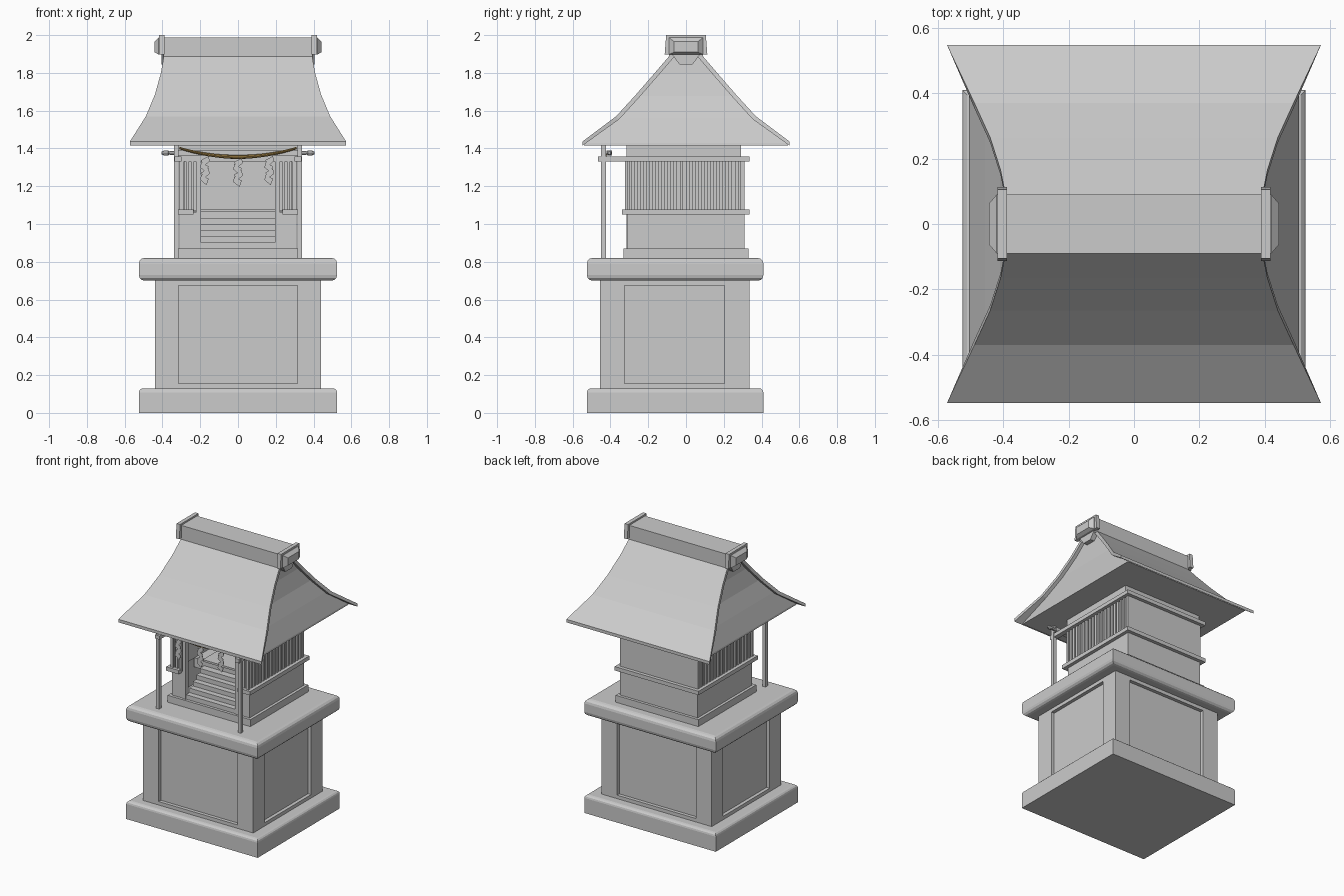
import bpy, bmesh, math
from mathutils import Vector

if "Cube" in bpy.data.objects:
    bpy.data.objects.remove(bpy.data.objects["Cube"])


def mesh_object(name, verts, faces):
    me = bpy.data.meshes.new(name)
    bm = bmesh.new()
    vs = [bm.verts.new(v) for v in verts]
    for f in faces:
        bm.faces.new([vs[i] for i in f])
    bmesh.ops.recalc_face_normals(bm, faces=bm.faces)
    bm.to_mesh(me)
    bm.free()
    ob = bpy.data.objects.new(name, me)
    bpy.context.collection.objects.link(ob)
    return ob


def loft(name, rings):
    """Closed solid through rings that have equal point counts."""
    n = len(rings[0])
    verts = [p for r in rings for p in r]
    faces = [[k * n + i, k * n + (i + 1) % n, (k + 1) * n + (i + 1) % n, (k + 1) * n + i]
             for k in range(len(rings) - 1) for i in range(n)]
    faces += [list(range(n)), list(range(len(verts) - n, len(verts)))]
    return mesh_object(name, verts, faces)


def box(name, x0, x1, y0, y1, z0, z1):
    return loft(name, [[(x0, y0, z), (x1, y0, z), (x1, y1, z), (x0, y1, z)] for z in (z0, z1)])


def pair(name, x0, x1, *rest):
    """A box and its mirror image across x = 0."""
    box(name + "_right", x0, x1, *rest)
    box(name + "_left", -x1, -x0, *rest)


def slab(name, z0, z1, r, both):
    ob = box(name, -.525, .525, -.525, .41, z0, z1)
    bm = bmesh.new()
    bm.from_mesh(ob.data)
    edges = [e for e in bm.edges
             if all(v.co.z > z1 - .001 for v in e.verts)
             or (both and all(v.co.z < z0 + .001 for v in e.verts))]
    bmesh.ops.bevel(bm, geom=edges, offset=r, segments=3, profile=.5, affect='EDGES')
    bm.to_mesh(ob.data)
    bm.free()


# Stone pedestal with recessed panels
slab("base_slab", 0, .13, .022, False)
slab("top_slab", .70, .82, .03, True)
box("pedestal_core", -.415, .415, -.43, .31, .12, .71)
for y0, y1, tag in ((-.455, -.325, "front"), (.205, .335, "back")):
    pair("pedestal_corner_" + tag, .315, .44, y0, y1, .12, .71)
for z0, z1, tag in ((.12, .155, "lower"), (.675, .71, "upper")):
    pair("side_rail_" + tag, .40, .44, -.33, .21, z0, z1)
    box("front_rail_" + tag, -.32, .32, -.455, -.42, z0, z1)
    box("back_rail_" + tag, -.32, .32, .30, .335, z0, z1)

# Shrine body: sill, lower walls, rails
box("sill", -.33, .33, -.33, .33, .81, .87)
pair("lower_side_wall", .29, .31, -.31, .31, .86, 1.06)
box("back_wall", -.31, .31, .285, .31, .86, 1.34)
pair("lower_front_wall", .22, .31, -.31, -.29, .86, 1.06)
pair("side_sill_rail", .295, .335, -.34, .335, 1.05, 1.078)
box("back_sill_rail", -.335, .335, .30, .335, 1.05, 1.078)
pair("front_sill_rail", .235, .335, -.34, -.29, 1.05, 1.078)
pair("door_post", .197, .222, -.315, -.285, .86, 1.34)

# Lattice slats with a recessed backing
pair("lattice_backing_side", .272, .282, -.29, .29, 1.07, 1.34)
pair("lattice_backing_front", .21, .28, -.282, -.272, 1.07, 1.34)
COUNT = 20
for i in range(COUNT):
    y = -.315 + i * .615 / (COUNT - 1)
    pair("side_slat_%02d" % i, .29, .312, y - .009, y + .009, 1.07, 1.335)
for i in range(3):
    x = .24 + i * .027
    pair("front_slat_%d" % i, x - .008, x + .008, -.318, -.298, 1.07, 1.335)

# Top beams and ceiling block
pair("side_top_beam", .30, .335, -.465, .335, 1.33, 1.357)
box("back_top_beam", -.33, .33, .30, .335, 1.33, 1.357)
box("front_top_beam", -.31, .31, -.32, -.285, 1.33, 1.357)
box("ceiling_block", -.315, .315, -.315, .29, 1.345, 1.43)

# Steps and inner floor
for i in range(5):
    y = -.31 + .04 * i
    box("step_%d" % i, -.2, .2, y, .29, .87 + .032 * i, .90 + .032 * (i + .07))
box("inner_floor", -.28, .28, -.10, .29, 1.0, 1.066)
box("floor_edge", -.2, .2, -.115, .29, 1.066, 1.08)

# Porch posts and cross beam with knobbed ends
pair("porch_post", .314, .338, -.45, -.423, .81, 1.43)
box("porch_cross_beam", -.34, .34, -.42, -.392, 1.363, 1.39)
for s in (-1, 1):
    prof = [(.33, .012), (.365, .009), (.37, .014), (.39, .014), (.405, .007)]
    loft("beam_nose", [[(s * x, -.406 + r * math.cos(a * math.pi / 4), 1.376 + r * math.sin(a * math.pi / 4))
                        for a in range(8)] for x, r in prof])

# Sagging rope
rope_rings = []
for i in range(17):
    x = -.31 + .62 * i / 16
    z = 1.355 + .047 * (x / .31) ** 2
    d = Vector((1, 0, 2 * .047 * x / .31 ** 2)).normalized()
    up = Vector((-d.z, 0, d.x))
    r = .011 - .005 * abs(x / .31)
    rope_rings.append([Vector((x, -.43, z)) + up * r * math.cos(a * math.pi / 4)
                       + Vector((0, 1, 0)) * r * math.sin(a * math.pi / 4) for a in range(8)])
rope = loft("rope", rope_rings)
mat = bpy.data.materials.new("straw")
mat.diffuse_color = (.35, .22, .06, 1)
mat.use_nodes = True
mat.node_tree.nodes["Principled BSDF"].inputs["Base Color"].default_value = mat.diffuse_color
rope.data.materials.append(mat)

# Zigzag paper streamers
for k, cx in enumerate((-.175, 0, .165)):
    top = 1.36 if cx else 1.35
    for j in range(4):
        sgn = 1 if j % 2 else -1
        z = top - .033 * j
        a, b = cx - sgn * .02, cx + sgn * .02
        pts = [(a, z), (b, z - .022), (b - sgn * .012, z - .055), (a - sgn * .005, z - .028)]
        loft("streamer_%d_%d" % (k, j), [[(x, y, zz) for x, zz in pts] for y in (-.432, -.428)])

# Roof: concave flared front and back slopes (y, z, half width)
slope = [(.075, 1.905, .39), (.165, 1.80, .408), (.265, 1.685, .44), (.37, 1.57, .488), (.548, 1.437, .572)]
for s, tag in ((-1, "front"), (1, "back")):
    rings = []
    for i, (y, z, x) in enumerate(slope):
        dy, dz = (0, .022) if i == 4 else (.016, .016)
        rings.append([(-x, s * y, z), (x, s * y, z), (x, s * (y - dy), z - dz), (-x, s * (y - dy), z - dz)])
    loft("roof_slope_" + tag, rings)

# Roof body giving the recessed side slopes and flat underside
core = [(.505, .54, 1.416), (.503, .535, 1.428), (.455, .358, 1.564), (.41, .25, 1.678), (.38, .15, 1.793), (.365, .06, 1.90)]
loft("roof_body", [[(-x, -y, z), (x, -y, z), (x, y, z), (-x, y, z)] for x, y, z in core])

# Ridge with end plates, bosses and pendants
box("ridge", -.395, .395, -.09, .09, 1.885, 1.988)
for s, tag in ((-1, "left"), (1, "right")):
    loft("ridge_plate_" + tag, [[(s * x, -.113, 1.897), (s * x, .113, 1.897), (s * x, .105, 2.0), (s * x, -.105, 2.0)]
                                for x in (.389, .417)])
    loft("ridge_boss_" + tag, [[(s * x, -w, z0), (s * x, w, z0), (s * x, w, z1), (s * x, -w, z1)]
                               for x, w, z0, z1 in ((.41, .09, 1.897, 1.987), (.42, .09, 1.897, 1.987),
                                                    (.443, .063, 1.91, 1.965))])
    loft("gable_pendant_" + tag, [[(s * x, -.075, 1.90), (s * x, .075, 1.90), (s * x, .035, 1.845), (s * x, -.035, 1.845)]
                                  for x in (.36, .405)])
